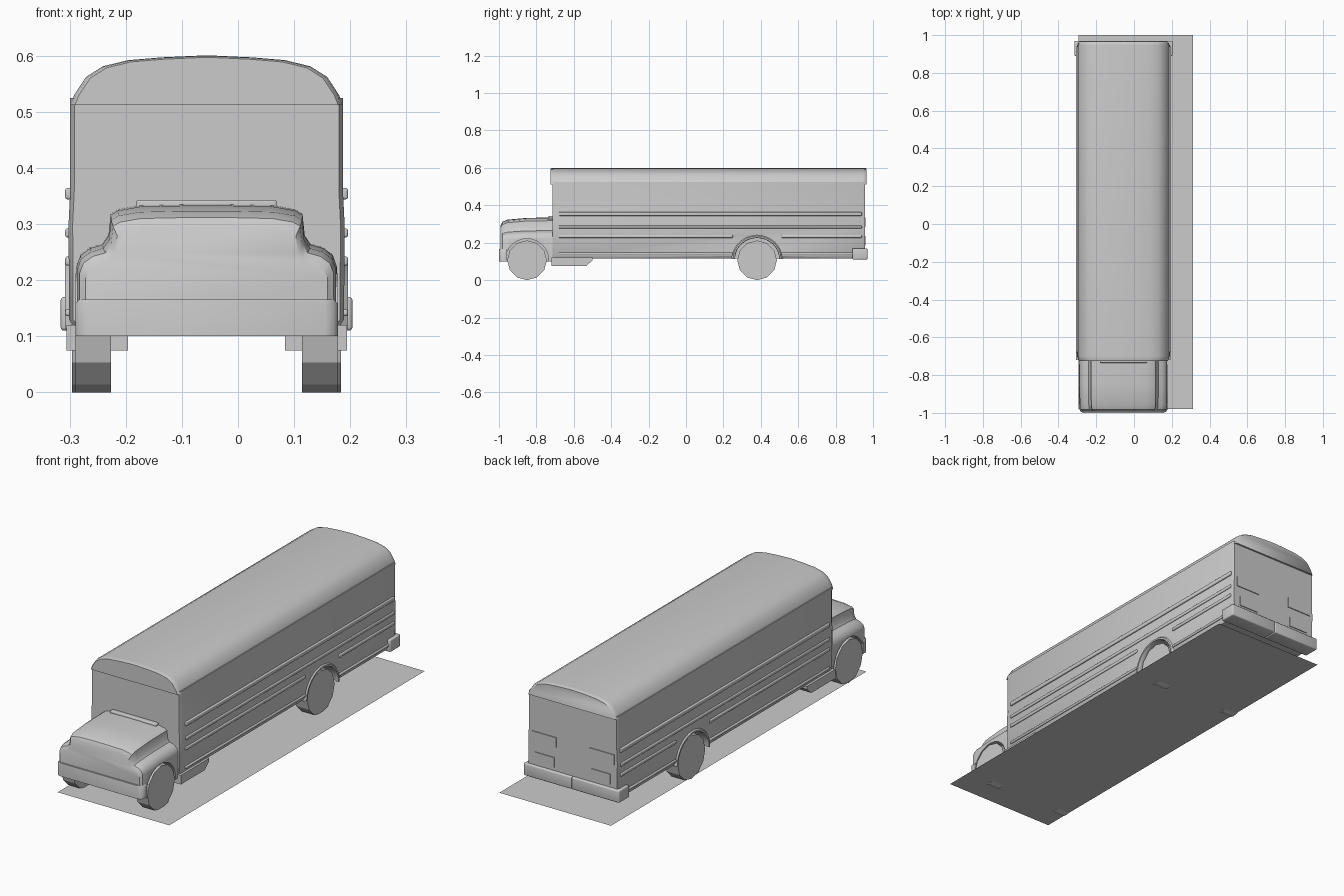
import bpy, bmesh, math
from mathutils import Vector

if "Cube" in bpy.data.objects:
    bpy.data.objects.remove(bpy.data.objects["Cube"])

CX = -0.056                      # centre line of the bus
WHEEL_Y = (-0.85, 0.38)


def finish(ob, angle=35):
    bpy.ops.object.select_all(action='DESELECT')
    ob.select_set(True)
    bpy.context.view_layer.objects.active = ob
    for m in list(ob.modifiers):
        bpy.ops.object.modifier_apply(modifier=m.name)
    if angle:
        bpy.ops.object.shade_smooth_by_angle(angle=math.radians(angle))


def loft(name, sections, closed=True):
    """Skin a list of equal-length point rings and cap both ends."""
    bm = bmesh.new()
    rings = [[bm.verts.new(p) for p in s] for s in sections]
    n = len(rings[0])
    for a, b in zip(rings, rings[1:]):
        for i in range(n):
            j = (i + 1) % n
            bm.faces.new((a[i], a[j], b[j], b[i]))
    bm.faces.new(rings[0])
    bm.faces.new(rings[-1])
    bmesh.ops.recalc_face_normals(bm, faces=bm.faces)
    me = bpy.data.meshes.new(name)
    bm.to_mesh(me)
    bm.free()
    ob = bpy.data.objects.new(name, me)
    bpy.context.collection.objects.link(ob)
    return ob


def ring(half, y, sx=1.0, sz=1.0, z0=0.0):
    """Mirror a half profile (x, z) into a full ring at y."""
    right = [(CX + x * sx, y, z0 + (z - z0) * sz) for x, z in half]
    left = [(CX - x * sx, y, z0 + (z - z0) * sz) for x, z in reversed(half)]
    return right + left


def box(name, x, y, z, bevel=0.0):
    bpy.ops.mesh.primitive_cube_add(size=1)
    ob = bpy.context.object
    ob.name = name
    lo, hi = Vector((x[0], y[0], z[0])), Vector((x[1], y[1], z[1]))
    for v in ob.data.vertices:
        v.co = Vector([(a + b) / 2 + c * (b - a) for a, b, c in zip(lo, hi, v.co)])
    if bevel:
        m = ob.modifiers.new("bevel", 'BEVEL')
        m.width, m.segments = bevel, 3
    finish(ob, 40 if bevel else 0)
    return ob


def disc(name, x0, x1, y, z, r, n):
    pts = [(r * math.sin(2 * math.pi * i / n), -r * math.cos(2 * math.pi * i / n)) for i in range(n)]
    return loft(name, [[(x, y + a, z + b) for a, b in pts] for x in (x0, x1)])


def cut(ob, cutters):
    for c in cutters:
        m = ob.modifiers.new("cut", 'BOOLEAN')
        m.operation, m.object, m.solver = 'DIFFERENCE', c, 'EXACT'
    finish(ob)
    for c in cutters:
        bpy.data.objects.remove(c)


def arch_cutters(y, r, inner):
    return [disc("arch_cutter", CX + s * inner, CX + s * 0.3, y, 0.105, r, 32) for s in (-1, 1)]


# passenger body
side = [(0.235, 0.115), (0.245, 0.13), (0.246, 0.30), (0.243, 0.36), (0.243, 0.525)]
body = loft("body", [ring(side, -0.715, 0.97), ring(side, -0.70), ring(side, 0.945),
                     ring(side, 0.957, 0.98)])
cut(body, arch_cutters(0.38, 0.122, 0.16))

# roof with front visor and rear overhang
roof = [(0.243, 0.512), (0.236, 0.53), (0.215, 0.562), (0.185, 0.581), (0.14, 0.592),
        (0.08, 0.597), (0.015, 0.60)]
finish(loft("roof", [ring(roof, -0.725, 0.965, 0.96, 0.512), ring(roof, -0.718, 0.985, 0.99, 0.512),
                     ring(roof, -0.70), ring(roof, 0.945),
                     ring(roof, 0.96, 0.985, 0.99, 0.512), ring(roof, 0.966, 0.96, 0.95, 0.512)]), 50)

# bonnet and front wings in one shell
nose = [(0.232, 0.10), (0.232, 0.225), (0.225, 0.245), (0.208, 0.258), (0.185, 0.265),
        (0.175, 0.28), (0.171, 0.318), (0.158, 0.326), (0.12, 0.333), (0.04, 0.335)]
bonnet = loft("bonnet", [ring(nose, -0.992, 0.93, 0.82, 0.1), ring(nose, -0.982, 0.975, 0.90, 0.1),
                         ring(nose, -0.955, 0.995, 0.95, 0.1), ring(nose, -0.85, 1, 0.99, 0.1),
                         ring(nose, -0.705)])
cut(bonnet, arch_cutters(-0.85, 0.116, 0.15))
box("cowl", (CX - 0.125, CX + 0.125), (-0.735, -0.71), (0.32, 0.343), 0.004)

# bumpers
bumper = [(0.234, 0.10), (0.234, 0.158), (0.228, 0.165)]
finish(loft("front_bumper", [ring(bumper, -1.0, 0.9), ring(bumper, -0.993, 0.97),
                             ring(bumper, -0.98), ring(bumper, -0.958)]), 40)
for s, n in ((-1, "left"), (1, "right")):
    xs = sorted((CX, CX + s * 0.26))
    box("rear_bumper_" + n, xs, (0.89, 0.97), (0.11, 0.17), 0.006)

for s, n in ((-1, "left"), (1, "right")):
    def span(a, b):
        return sorted((CX + s * a, CX + s * b))

    # side rub rails; the low rails stop at the wheel arch
    for z, h in ((0.354, 0.010), (0.284, 0.008), (0.234, 0.008), (0.142, 0.006)):
        runs = [(-0.68, 0.94)] if z > 0.25 else [(-0.68, 0.25), (0.51, 0.94)]
        for y0, y1 in runs:
            box("rail_" + n, span(0.238, 0.252), (y0, y1), (z - h, z + h), 0.004)

    # rear wheel arch lip
    secs = []
    for i in range(17):
        a = math.pi * i / 16
        secs.append([(CX + s * x, 0.38 + r * math.cos(a), 0.113 + (r - 0.006) * math.sin(a))
                     for x, r in ((0.24, 0.118), (0.252, 0.12), (0.252, 0.128), (0.24, 0.138))])
    finish(loft("arch_lip_" + n, secs), 40)

    # entry step under the cab
    step = [(-0.72, 0.075), (-0.535, 0.075), (-0.50, 0.105), (-0.50, 0.12), (-0.72, 0.12)]
    loft("step_" + n, [[(CX + s * x, y, z) for y, z in step] for x in (0.14, 0.25)])

    # rear lamps
    for (a, b), z in (((0.09, 0.225), (0.285, 0.335)), ((0.10, 0.205), (0.185, 0.235))):
        box("rear_lamp_" + n, span(a, b), (0.95, 0.961), z)

    # twelve-sided wheels, one point down
    for y, out, w in zip(WHEEL_Y, (0.234, 0.24), ("front", "rear")):
        disc("%s_wheel_%s" % (w, n), CX + s * 0.17, CX + s * out, y, 0.106, 0.106, 12)

# ground sheet the bus stands on
bpy.ops.mesh.primitive_plane_add(size=1)
sheet = bpy.context.object
sheet.name = "ground_sheet"
for v in sheet.data.vertices:
    v.co = (0.01 + v.co.x * 0.606, 0.01 + v.co.y * 1.98, 0.006)
